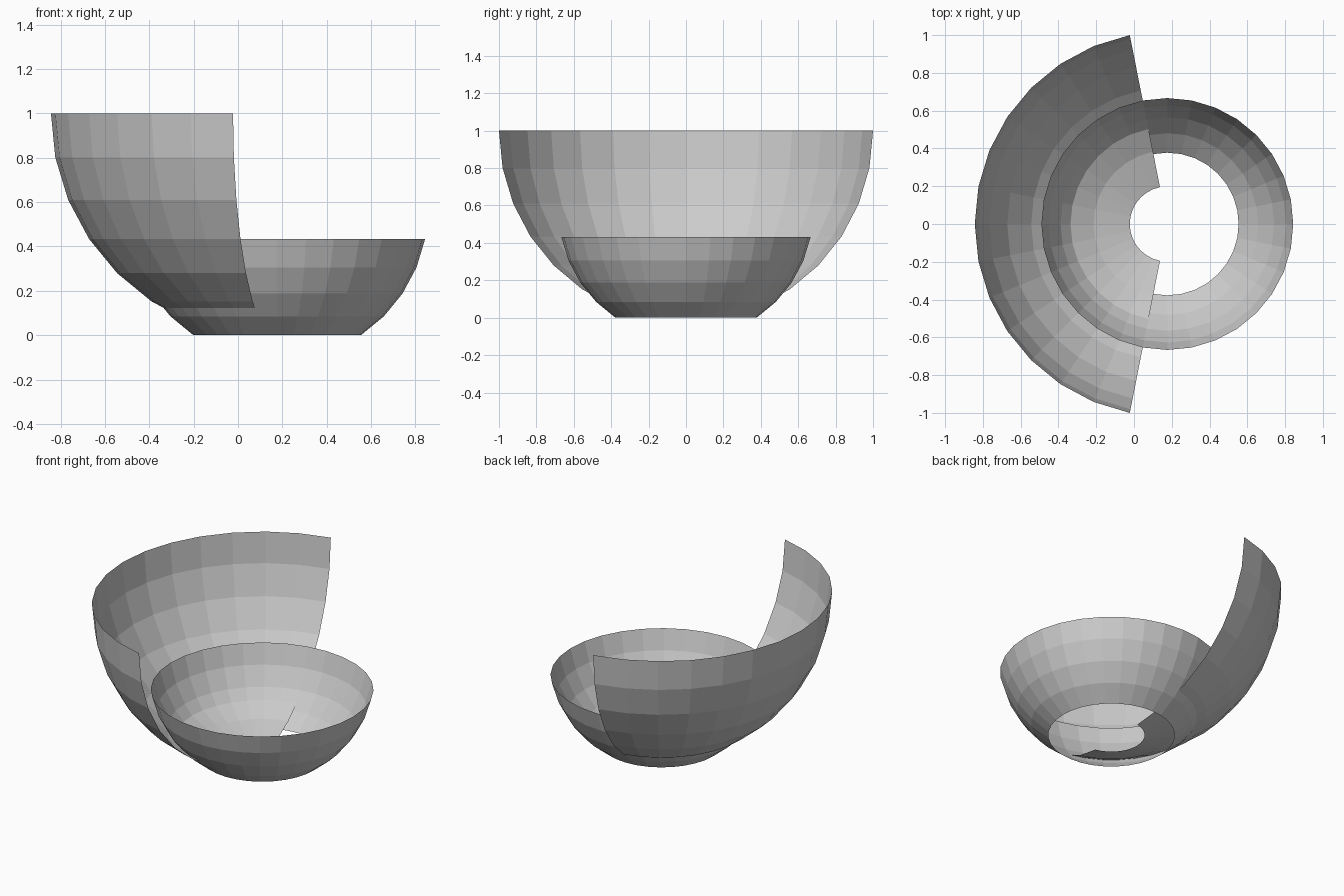
import bpy, bmesh
from math import sin, cos, pi

if "Cube" in bpy.data.objects:
    bpy.data.objects.remove(bpy.data.objects["Cube"])

STEP = pi / 16            # 32 sides, 16 latitude rows
R_BIG = 1 / cos(STEP)     # large shell sphere radius
R_SMALL = R_BIG * 2 / 3
CX = (R_BIG - R_SMALL * cos(STEP)) / 2


def sphere_band(name, radius, centre_z, rows, cols, closed):
    """Part of a sphere below its equator, as an open surface."""
    bm = bmesh.new()
    grid = []
    for r in rows:
        grid.append([bm.verts.new((CX + radius * cos(r * STEP) * cos(c * STEP),
                                   radius * cos(r * STEP) * sin(c * STEP),
                                   centre_z - radius * sin(r * STEP)))
                     for c in cols])
    n = len(cols)
    for top, low in zip(grid, grid[1:]):
        for i in range(n if closed else n - 1):
            j = (i + 1) % n
            bm.faces.new((low[i], low[j], top[j], top[i]))
    mesh = bpy.data.meshes.new(name)
    bm.to_mesh(mesh)
    bm.free()
    obj = bpy.data.objects.new(name, mesh)
    bpy.context.collection.objects.link(obj)
    return obj


# Tall back shell: 14 of 32 sides, equator down to a small hole
sphere_band("back_shell", R_BIG, R_BIG * sin(7 * STEP), range(0, 8), range(9, 24), False)

# Small full bowl, open at the rim and the bottom
sphere_band("bowl", R_SMALL, R_SMALL * sin(5 * STEP), range(1, 6), range(32), True)
